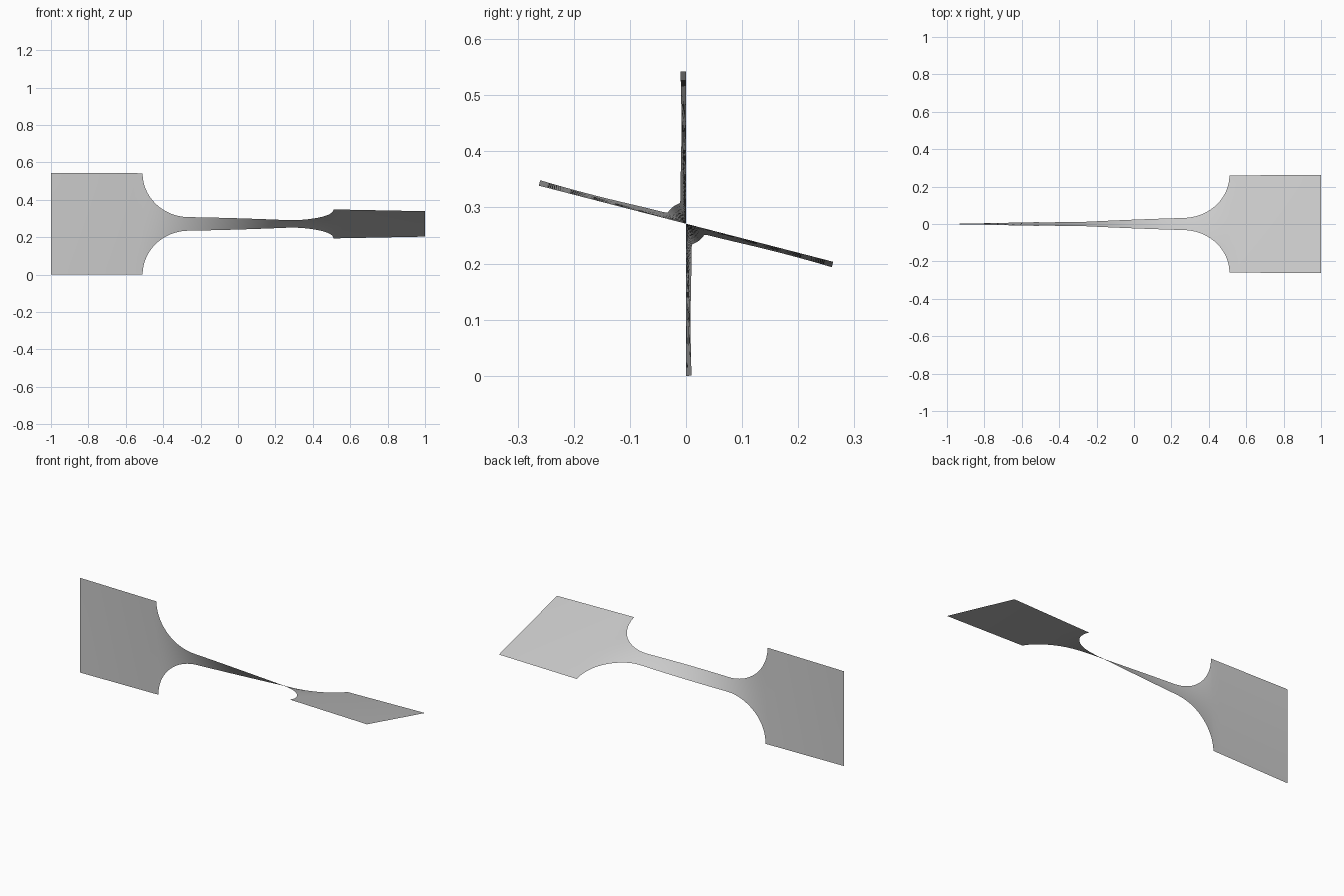
import bpy, bmesh
from math import sin, cos, radians, sqrt, pi

cube = bpy.data.objects.get("Cube")
if cube:
    bpy.data.objects.remove(cube, do_unlink=True)

GRIP, NECK = 0.51, 0.265            # x where the grip ends and the neck begins
GRIP_W, NECK_W = 0.271, 0.038       # half widths
TWIST, GRIP_TWIST, RATE = 75.5, 2.1, 76.0   # degrees, degrees per unit
CENTRE_Z = 0.271
COLUMNS = 12


def half_width(x):
    """Wide grips, rounded shoulders, narrow neck."""
    a = abs(x)
    if a >= GRIP:
        return GRIP_W
    if a <= NECK:
        return NECK_W
    t = (a - NECK) / (GRIP - NECK)
    return GRIP_W - (GRIP_W - NECK_W) * sqrt(1 - t * t)


def twist(x):
    """Twist in degrees: slow in the grips, easing into an even twist in the neck."""
    if x > 0:
        return TWIST - twist(-x)
    if x <= -GRIP:
        return GRIP_TWIST * (x + 1) / (1 - GRIP)
    if x >= -NECK:
        return TWIST / 2 + RATE * x
    span = GRIP - NECK
    t = (x + GRIP) / span
    end = TWIST / 2 - RATE * NECK
    ease = t * t * (3 - 2 * t)
    return (GRIP_TWIST + (end - GRIP_TWIST) * ease
            + span * (20 * t * (1 - t) ** 2 + RATE * (t ** 3 - t * t)))


# Stations along the length, closer together at the shoulder corners
half = [-1 + (1 - GRIP) * i / 10 for i in range(10)]
half += [-NECK - (GRIP - NECK) * cos(pi / 2 * i / 24) for i in range(24)]
half += [-NECK + NECK * i / 20 for i in range(20)]
stations = half + [0.0] + [-x for x in reversed(half)]

# Twisted strip
bm = bmesh.new()
rows = []
for x in stations:
    w, a = half_width(x), radians(twist(x))
    row = []
    for j in range(COLUMNS + 1):
        s = w * (2 * j / COLUMNS - 1)
        row.append(bm.verts.new((x, -s * sin(a), CENTRE_Z + s * cos(a))))
    rows.append(row)
for r0, r1 in zip(rows, rows[1:]):
    for j in range(COLUMNS):
        face = bm.faces.new((r0[j], r1[j], r1[j + 1], r0[j + 1]))
        face.smooth = True

mesh = bpy.data.meshes.new("twisted_strip")
bm.to_mesh(mesh)
bm.free()
strip = bpy.data.objects.new("twisted_strip", mesh)
bpy.context.collection.objects.link(strip)

# Plain grey
grey = bpy.data.materials.new("plain_grey")
grey.use_nodes = True
colour = (0.6, 0.6, 0.6, 1)
grey.diffuse_color = colour
grey.node_tree.nodes["Principled BSDF"].inputs["Base Color"].default_value = colour
mesh.materials.append(grey)
